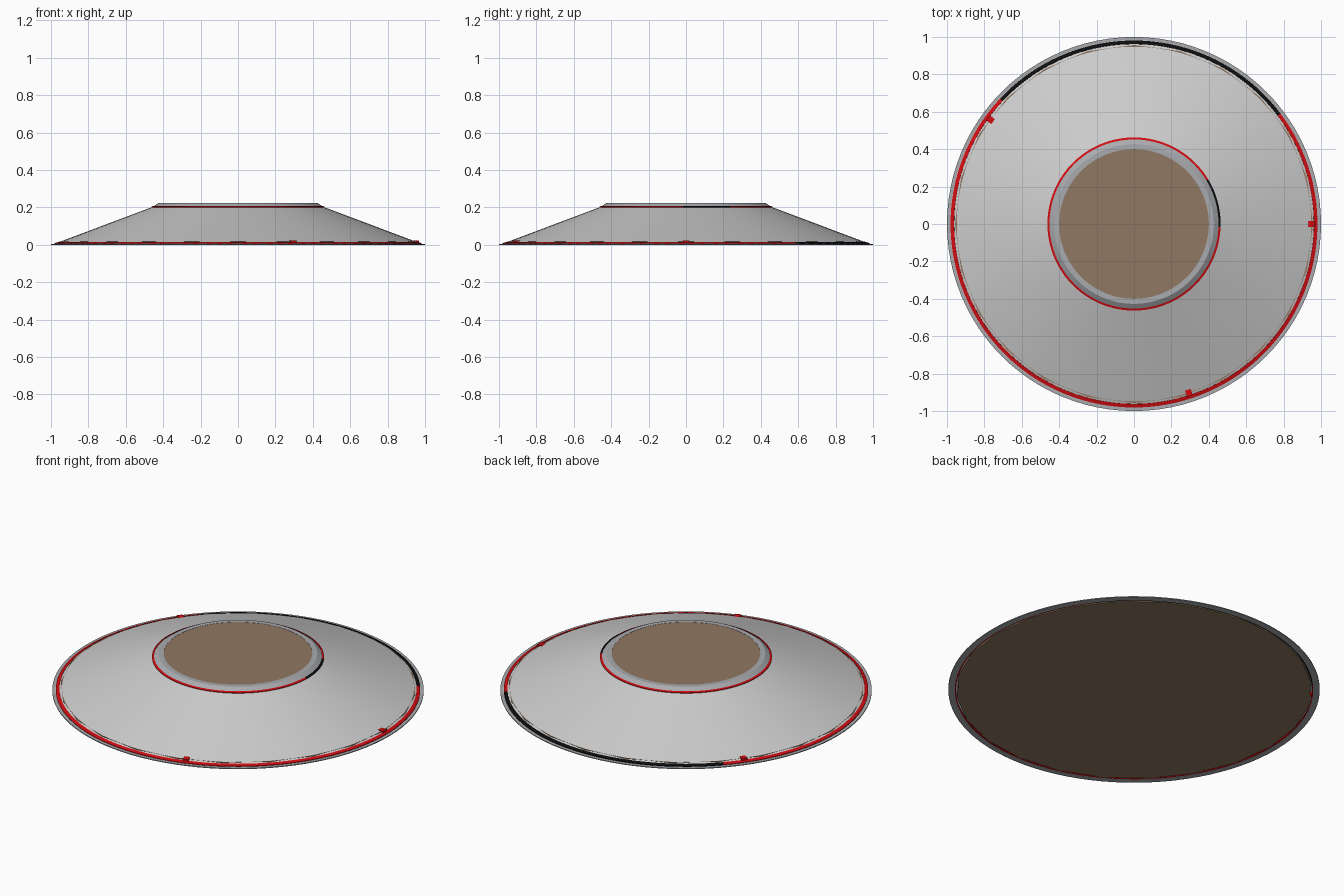
import bpy
import bmesh
import math

if "Cube" in bpy.data.objects:
    bpy.data.objects.remove(bpy.data.objects["Cube"], do_unlink=True)


def material(name, r, g, b):
    m = bpy.data.materials.new(name)
    m.use_nodes = True
    m.diffuse_color = (r, g, b, 1)
    bsdf = next(n for n in m.node_tree.nodes if n.type == "BSDF_PRINCIPLED")
    bsdf.inputs["Base Color"].default_value = (r, g, b, 1)
    return m


pale = material("pale grey", 0.61, 0.61, 0.61)
grey = material("rim grey", 0.40, 0.41, 0.43)
brown = material("brown", 0.28, 0.188, 0.122)
red = material("red", 0.65, 0.004, 0.006)
black = material("black", 0.004, 0.004, 0.004)


def finish(name, bm, mat, smooth=True):
    bmesh.ops.remove_doubles(bm, verts=bm.verts, dist=1e-5)
    bmesh.ops.recalc_face_normals(bm, faces=bm.faces)
    mesh = bpy.data.meshes.new(name)
    bm.to_mesh(mesh)
    bm.free()
    mesh.materials.append(mat)
    ob = bpy.data.objects.new(name, mesh)
    bpy.context.collection.objects.link(ob)
    if smooth:
        bpy.ops.object.select_all(action="DESELECT")
        ob.select_set(True)
        bpy.context.view_layer.objects.active = ob
        bpy.ops.object.shade_smooth_by_angle(angle=math.radians(15))
    return ob


def lathe(name, profile, mat, start=0, end=360, steps=96, closed=True, smooth=True):
    """Sweep an (r, z) profile around z between two angles in degrees."""
    bm = bmesh.new()
    rings = []
    for i in range(steps + 1):
        a = math.radians(start + (end - start) * i / steps)
        rings.append([bm.verts.new((r * math.cos(a), r * math.sin(a), z))
                      for r, z in profile])
    n = len(profile)
    for p, q in zip(rings, rings[1:]):
        for j in range(n if closed else n - 1):
            k = (j + 1) % n
            bm.faces.new((p[j], q[j], q[k], p[k]))
    if closed and end - start < 360:
        bm.faces.new(rings[0])
        bm.faces.new(rings[-1])
    return finish(name, bm, mat, smooth)


def disc(name, radius, bottom, top, sides, mat):
    bm = bmesh.new()
    bmesh.ops.create_cone(bm, cap_ends=True, segments=sides, radius1=radius,
                          radius2=radius, depth=top - bottom)
    bmesh.ops.translate(bm, verts=bm.verts, vec=(0, 0, (top + bottom) / 2))
    return finish(name, bm, mat, False)


# Sloping shell and its rims
lathe("sloping_shell", [(0.985, 0.004), (0.455, 0.203)], pale, closed=False)
lathe("outer_rim", [(0.965, 0), (1, 0), (1, 0.005), (0.965, 0.005)], grey)
lathe("top_collar", [(0.40, 0.205), (0.455, 0.203), (0.427, 0.222), (0.40, 0.222)], grey)

# Brown core: faceted floor showing through at the foot, and the top disc
disc("floor_disc", 0.957, 0, 0.018, 24, brown)
disc("top_disc", 0.402, 0.20, 0.221, 96, brown)

# Coloured rings, each a red arc and a black arc
outer = [(0.958, 0.001), (0.981, 0.001), (0.981, 0.009), (0.962, 0.0145)]
lathe("outer_red_arc", outer, red, 137, 397)
lathe("outer_black_arc", outer, black, 37, 137)
inner = [(0.452, 0.202), (0.463, 0.199), (0.463, 0.2035), (0.452, 0.2075)]
lathe("inner_red_arc", inner, red, 31, 358)
lathe("inner_black_arc", inner, black, -2, 31)

# Small red markers just inside the outer ring
for i, angle in enumerate((0, -72, 144)):
    bm = bmesh.new()
    bmesh.ops.create_cube(bm, size=1)
    bmesh.ops.scale(bm, verts=bm.verts, vec=(0.036, 0.032, 0.02))
    marker = finish("marker_%d" % (i + 1), bm, red, False)
    a = math.radians(angle)
    marker.location = (0.949 * math.cos(a), 0.949 * math.sin(a), 0.014)
    marker.rotation_euler.z = a
